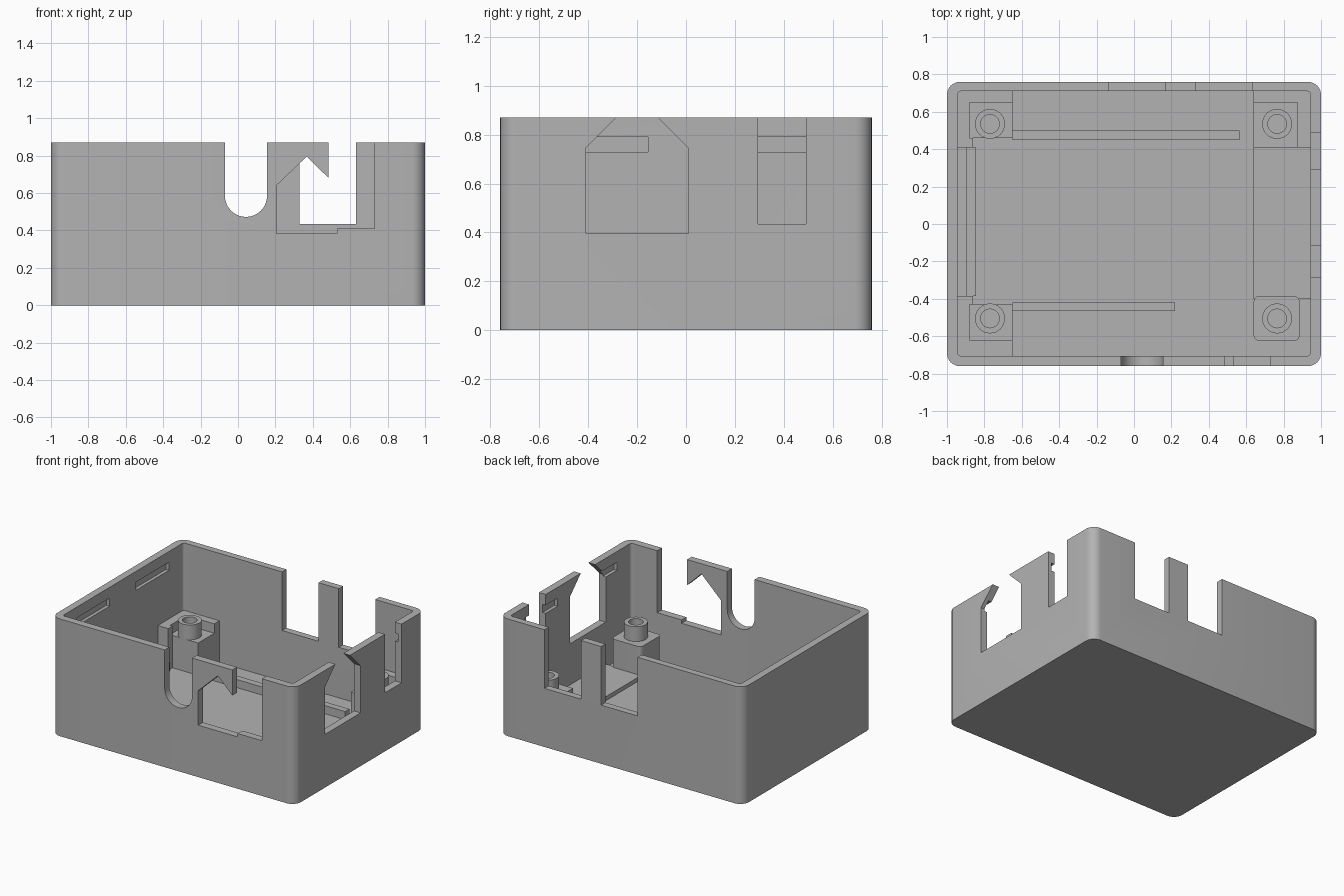
import bpy, bmesh, math
from mathutils import Vector

cube = bpy.data.objects.get("Cube")
if cube:
    bpy.data.objects.remove(cube, do_unlink=True)

grey = bpy.data.materials.new("plain grey")
grey.use_nodes = True
grey.diffuse_color = (0.45, 0.45, 0.45, 1)
grey.node_tree.nodes["Principled BSDF"].inputs["Base Color"].default_value = grey.diffuse_color

TOP, FLOOR, RAIL, SEAT, RIM, POST = 0.87, 0.06, 0.12, 0.30, 0.37, 0.41
OVER = 1.0  # cutters open to the top reach past the rim


def prism(name, outline, low, high, axis="z"):
    """Extrude a 2D outline along an axis between two levels."""
    place = {"x": lambda a, b, d: (d, a, b),
             "y": lambda a, b, d: (a, d, b),
             "z": lambda a, b, d: (a, b, d)}[axis]
    bm = bmesh.new()
    base = bm.faces.new([bm.verts.new(place(a, b, low)) for a, b in outline])
    moved = bmesh.ops.extrude_face_region(bm, geom=[base])["geom"]
    shift = Vector(place(0, 0, high - low))
    bmesh.ops.translate(bm, vec=shift, verts=[v for v in moved if isinstance(v, bmesh.types.BMVert)])
    bmesh.ops.recalc_face_normals(bm, faces=bm.faces)
    mesh = bpy.data.meshes.new(name)
    bm.to_mesh(mesh)
    bm.free()
    mesh.materials.append(grey)
    obj = bpy.data.objects.new(name, mesh)
    bpy.context.collection.objects.link(obj)
    return obj


def rect(a0, a1, b0, b1, radius=0, steps=8):
    if not radius:
        return [(a0, b0), (a1, b0), (a1, b1), (a0, b1)]
    corners = [(a1 - radius, b1 - radius), (a0 + radius, b1 - radius),
               (a0 + radius, b0 + radius), (a1 - radius, b0 + radius)]
    return [(ca + radius * math.cos(t), cb + radius * math.sin(t))
            for q, (ca, cb) in enumerate(corners)
            for t in [math.pi / 2 * (q + i / steps) for i in range(steps + 1)]]


def circle(a, b, radius, sides=32):
    return [(a + radius * math.cos(math.tau * i / sides),
             b + radius * math.sin(math.tau * i / sides)) for i in range(sides)]


def activate(obj):
    bpy.ops.object.select_all(action="DESELECT")
    obj.select_set(True)
    bpy.context.view_layer.objects.active = obj


def cut(obj, cutter):
    activate(obj)
    mod = obj.modifiers.new("cut", "BOOLEAN")
    mod.operation, mod.solver, mod.object = "DIFFERENCE", "EXACT", cutter
    bpy.ops.object.modifier_apply(modifier=mod.name)
    bpy.data.objects.remove(cutter, do_unlink=True)


def smooth(obj):
    activate(obj)
    bpy.ops.object.shade_smooth_by_angle(angle=math.radians(30))


# Rounded box with an open top
case = prism("case_shell", rect(-1, 1, -0.76, 0.76, 0.07), 0, TOP)
cut(case, prism("cavity", rect(-0.945, 0.945, -0.705, 0.71, 0.02), FLOOR, OVER))

# Front: round-bottomed cable slot and hooked window
mid, r = 0.0425, 0.1125
slot = [(mid + r * math.cos(t), 0.585 + r * math.sin(t))
        for t in [math.pi * (1 + i / 20) for i in range(21)]]
slot += [(mid + r, OVER), (mid - r, OVER)]
cut(case, prism("cable_slot", slot, -0.8, -0.69, "y"))
window = [(0.205, 0.385), (0.53, 0.385), (0.53, 0.41), (0.73, 0.41), (0.73, OVER),
          (0.485, OVER), (0.485, 0.68), (0.367, 0.795), (0.205, 0.64)]
cut(case, prism("hooked_window", window, -0.8, -0.69, "y"))

# Back: two open notches
for x in (-0.135, 0.33):
    cut(case, prism("back_notch", rect(x, x + 0.3, 0.435, OVER), 0.69, 0.8, "y"))

# Left side: gabled port and narrow notch
gable = [(-0.41, 0.395), (0.01, 0.395), (0.01, 0.745), (-0.115, TOP), (-0.115, OVER),
         (-0.285, OVER), (-0.285, TOP), (-0.41, 0.745)]
cut(case, prism("gabled_port", gable, 0.92, 1.1, "x"))
cut(case, prism("side_notch", rect(0.295, 0.49, 0.435, OVER), 0.92, 1.1, "x"))

# Lid snap grooves inside both end walls
for side in (-1, 1):
    for y in (-0.54, 0.155):
        lo, hi = sorted((side * 0.92, side * 0.97))
        cut(case, prism("snap_groove", rect(y, y + 0.385, 0.73, 0.79), lo, hi, "x"))
smooth(case)

# Corner brackets with a raised L-shaped rim
for name, wall, rim_in, seat_in, end in (("back", 0.715, 0.65, 0.46, 0.41),
                                         ("front", -0.71, -0.62, -0.43, -0.385)):
    prism(name + "_bracket_seat", rect(-0.95, -0.65, *sorted((wall, seat_in))), FLOOR - 0.01, SEAT)
    rim = [(-0.95, wall), (-0.65, wall), (-0.65, rim_in), (-0.88, rim_in),
           (-0.88, seat_in), (-0.86, seat_in), (-0.86, end), (-0.95, end)]
    prism(name + "_bracket_rim", rim, FLOOR - 0.01, RIM)

# Opposite corners: walled block and free-standing pillar
prism("back_block_seat", rect(0.64, 0.95, 0.41, 0.715), FLOOR - 0.01, SEAT)
prism("back_block_rim", [(0.64, 0.715), (0.95, 0.715), (0.95, 0.41), (0.875, 0.41),
                         (0.875, 0.65), (0.64, 0.65)], FLOOR - 0.01, RIM)
smooth(prism("front_pillar", rect(0.64, 0.885, -0.625, -0.385, 0.03), FLOOR - 0.01, SEAT))

# Hollow screw posts
for x in (-0.77, 0.765):
    for y in (-0.505, 0.535):
        post = prism("screw_post", circle(x, y, 0.08), SEAT - 0.01, POST)
        cut(post, prism("screw_hole", circle(x, y, 0.05), SEAT + 0.005, OVER))
        smooth(post)

# Low rails and step on the floor
prism("back_rail", rect(-0.65, 0.565, 0.45, 0.5), FLOOR - 0.01, RAIL)
prism("front_rail", rect(-0.65, 0.22, -0.465, -0.42), FLOOR - 0.01, RAIL)
prism("end_rail", rect(-0.895, -0.845, -0.385, 0.41), FLOOR - 0.01, RAIL)
prism("floor_step", rect(0.64, 0.95, -0.4, 0.41), FLOOR - 0.01, FLOOR + 0.03)
